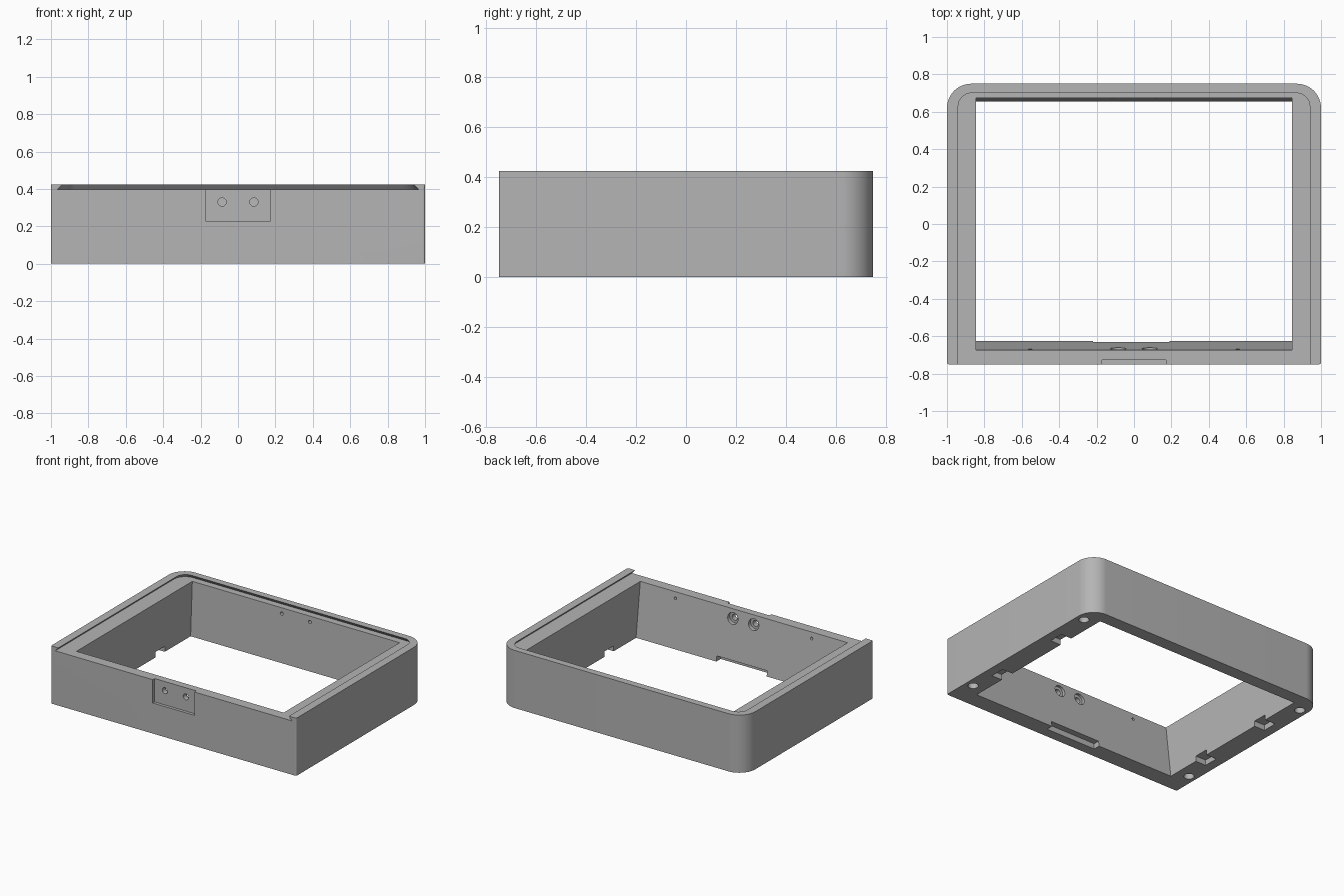
import bpy, bmesh, math
from mathutils import Matrix

if "Cube" in bpy.data.objects:
    bpy.data.objects.remove(bpy.data.objects["Cube"])

grey = bpy.data.materials.new("plain grey")
grey.diffuse_color = (0.46, 0.46, 0.46, 1)
grey.use_nodes = True
grey.node_tree.nodes["Principled BSDF"].inputs["Base Color"].default_value = grey.diffuse_color


def finish(name, bm):
    bmesh.ops.recalc_face_normals(bm, faces=bm.faces)
    me = bpy.data.meshes.new(name)
    bm.to_mesh(me)
    bm.free()
    ob = bpy.data.objects.new(name, me)
    bpy.context.collection.objects.link(ob)
    return ob


def outline(x, y0, y1, r_front, r_back, n):
    """Symmetric rectangle with rounded front and back corners."""
    pts = []
    for cx, cy, r, start in ((x, y1, r_back, 0), (-x, y1, r_back, 90),
                             (-x, y0, r_front, 180), (x, y0, r_front, 270)):
        if r == 0:
            pts.append((cx, cy))
            continue
        ox = cx - math.copysign(r, cx)
        oy = cy - r if cy == y1 else cy + r
        for i in range(n + 1):
            a = math.radians(start + 90 * i / n)
            pts.append((ox + r * math.cos(a), oy + r * math.sin(a)))
    return pts


def loft(name, low, z0, high, z1):
    bm = bmesh.new()
    a = [bm.verts.new((x, y, z0)) for x, y in low]
    b = [bm.verts.new((x, y, z1)) for x, y in high]
    bm.faces.new(a)
    bm.faces.new(b)
    for i in range(len(a)):
        j = (i + 1) % len(a)
        bm.faces.new((a[i], a[j], b[j], b[i]))
    return finish(name, bm)


def box(name, x0, x1, y0, y1, z0, z1):
    loop = [(x0, y0), (x1, y0), (x1, y1), (x0, y1)]
    return loft(name, loop, z0, loop, z1)


def cylinder(name, r, length, centre, along_y):
    bm = bmesh.new()
    rot = Matrix.Rotation(math.pi / 2, 4, 'X') if along_y else Matrix()
    bmesh.ops.create_cone(bm, cap_ends=True, segments=32, radius1=r, radius2=r,
                          depth=length, matrix=Matrix.Translation(centre) @ rot)
    return finish(name, bm)


def cut(ob, cutter):
    cutter.hide_render = True
    mod = ob.modifiers.new("cut", 'BOOLEAN')
    mod.operation = 'DIFFERENCE'
    mod.solver = 'EXACT'
    mod.object = cutter
    bpy.context.view_layer.objects.active = ob
    bpy.ops.object.modifier_apply(modifier=mod.name)
    bpy.data.objects.remove(cutter)


# Outer body, rounded at the back
H, LEDGE = 0.425, 0.397
shell = outline(1.0, -0.75, 0.75, 0.01, 0.13, 16)
frame = loft("box_frame", shell, 0, shell, H)

# Undercut groove for a sliding lid, open at the front
slope = 0.025 / (H - LEDGE)
top = H + 0.01
inset = 0.94 - slope * 0.01
cut(frame, loft("lid_groove", outline(0.965, -0.9, 0.725, 0, 0.09, 12), LEDGE,
                outline(inset, -0.9, 0.70 - slope * 0.01, 0, 0.065, 12), top))

# Opening with slightly sloping front and back walls
e = 0.1
f, b = 0.05 / LEDGE, 0.02 / LEDGE
cut(frame, loft("opening", outline(0.845, -0.625 + f * e, 0.655 - b * e, 0, 0, 1), -e,
                outline(0.845, -0.675 - f * e, 0.675 + b * e, 0, 0, 1), LEDGE + e))

# Latch plate recess and its two counterbored holes
cut(frame, box("latch_recess", -0.17, 0.17, -0.8, -0.728, 0.225, 0.5))
for s in (-1, 1):
    cut(frame, cylinder("latch_hole", 0.022, 0.3, (s * 0.085, -0.7, 0.33), True))
    cut(frame, cylinder("counterbore", 0.042, 0.1, (s * 0.085, -0.64, 0.33), True))
    # Small pin holes in the front and back walls
    cut(frame, cylinder("front_pin_hole", 0.01, 0.1, (s * 0.555, -0.66, 0.352), True))
    cut(frame, cylinder("back_pin_hole", 0.012, 0.1, (s * 0.115, 0.66, 0.355), True))
    # Round foot sockets underneath
    for y in (-0.55, 0.6):
        cut(frame, cylinder("foot_socket", 0.035, 0.12, (s * 0.94, y, 0), False))
    # Notches under the side walls
    for y in (-0.31, 0.30):
        x0, x1 = sorted((s * 0.8, s * 0.93))
        cut(frame, box("side_notch", x0, x1, y - 0.055, y + 0.055, -0.1, 0.04))

# Wide notch under the front wall
cut(frame, box("front_notch", -0.22, 0.19, -0.675, -0.55, -0.1, 0.04))

frame.data.materials.clear()
frame.data.materials.append(grey)
for p in frame.data.polygons:
    p.material_index = 0
bpy.ops.object.select_all(action='DESELECT')
frame.select_set(True)
bpy.context.view_layer.objects.active = frame
bpy.ops.object.shade_smooth_by_angle(angle=math.radians(30))
